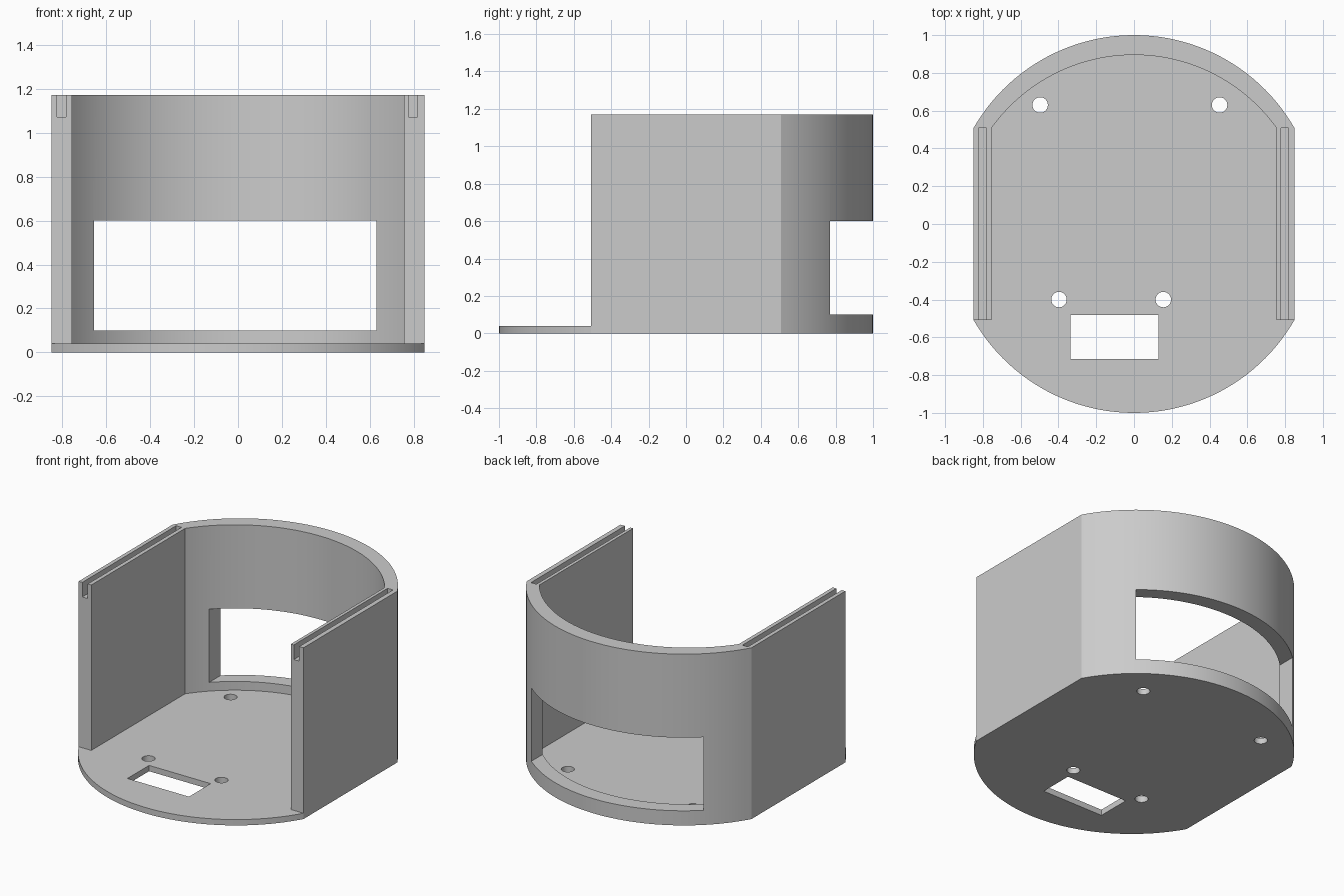
import bpy, bmesh, math

if "Cube" in bpy.data.objects:
    bpy.data.objects.remove(bpy.data.objects["Cube"], do_unlink=True)

HALF_W, CORNER_Y = 0.85, 0.507
INNER_W, INNER_Y = 0.755, 0.895
BASE_TOP, HEIGHT = 0.04, 1.171

grey = bpy.data.materials.new("light grey plastic")
grey.use_nodes = True
GREY = (0.6, 0.6, 0.6, 1)
grey.diffuse_color = GREY
grey.node_tree.nodes["Principled BSDF"].inputs["Base Color"].default_value = GREY


def arc(half, y_end, y_top, n=48):
    """Circular arc from (half, y_end) over (0, y_top) to (-half, y_end)."""
    rise = y_top - y_end
    r = (half * half + rise * rise) / (2 * rise)
    a = math.asin(half / r)
    return [(r * math.sin(a - 2 * a * i / n),
             y_top - r + r * math.cos(a - 2 * a * i / n)) for i in range(n + 1)]


def prism(name, outline, z0, z1):
    """Closed solid extruded upward from a flat outline."""
    bm = bmesh.new()
    face = bm.faces.new([bm.verts.new((x, y, z0)) for x, y in outline])
    new = bmesh.ops.extrude_face_region(bm, geom=[face])["geom"]
    verts = [v for v in new if isinstance(v, bmesh.types.BMVert)]
    bmesh.ops.translate(bm, verts=verts, vec=(0, 0, z1 - z0))
    bmesh.ops.recalc_face_normals(bm, faces=bm.faces[:])
    mesh = bpy.data.meshes.new(name)
    bm.to_mesh(mesh)
    bm.free()
    mesh.materials.append(grey)
    obj = bpy.data.objects.new(name, mesh)
    bpy.context.collection.objects.link(obj)
    return obj


def box(name, x0, x1, y0, y1, z0, z1):
    return prism(name, [(x0, y0), (x1, y0), (x1, y1), (x0, y1)], z0, z1)


def disc(name, x, y, r, z0, z1, n=32):
    ring = [2 * math.pi * i / n for i in range(n)]
    return prism(name, [(x + r * math.cos(t), y + r * math.sin(t)) for t in ring], z0, z1)


def cut(target, cutter):
    cutter.hide_render = True
    cutter.hide_set(True)
    cutter.display_type = 'WIRE'
    mod = target.modifiers.new("cut", 'BOOLEAN')
    mod.operation, mod.solver, mod.object = 'DIFFERENCE', 'EXACT', cutter
    bpy.context.view_layer.objects.active = target
    bpy.ops.object.modifier_apply(modifier=mod.name)
    bpy.data.objects.remove(cutter, do_unlink=True)


# Base plate: two arcs joined by straight sides
back = arc(HALF_W, CORNER_Y, 1.0)
base = prism("base_plate", back + [(-x, -y) for x, y in back], 0, BASE_TOP)

# Screw holes and connector slot through the plate
for x, y in [(-0.497, 0.63), (0.453, 0.63), (-0.397, -0.4), (0.155, -0.4)]:
    cut(base, disc("hole_cutter", x, y, 0.041, -0.1, 0.2))
cut(base, box("slot_cutter", -0.336, 0.13, -0.715, -0.481, -0.1, 0.2))

# U-shaped wall, open at the front
inner = arc(INNER_W, CORNER_Y, INNER_Y)
outline = ([(HALF_W, -CORNER_Y)] + back + [(-HALF_W, -CORNER_Y), (-INNER_W, -CORNER_Y)]
           + inner[::-1] + [(INNER_W, -CORNER_Y)])
wall = prism("u_wall", outline, BASE_TOP, HEIGHT)

# Back window, and a lid groove along each side wall top
cut(wall, box("window_cutter", -0.655, 0.63, 0.55, 1.2, 0.1, 0.6))
for x in (-0.823, 0.777):
    cut(wall, box("groove_cutter", x, x + 0.041, -0.6, CORNER_Y, 1.071, 1.3))

# Smooth curved surfaces, keep the edges sharp
for obj in (base, wall):
    bpy.ops.object.select_all(action='DESELECT')
    obj.select_set(True)
    bpy.context.view_layer.objects.active = obj
    bpy.ops.object.shade_smooth_by_angle(angle=math.radians(20))
